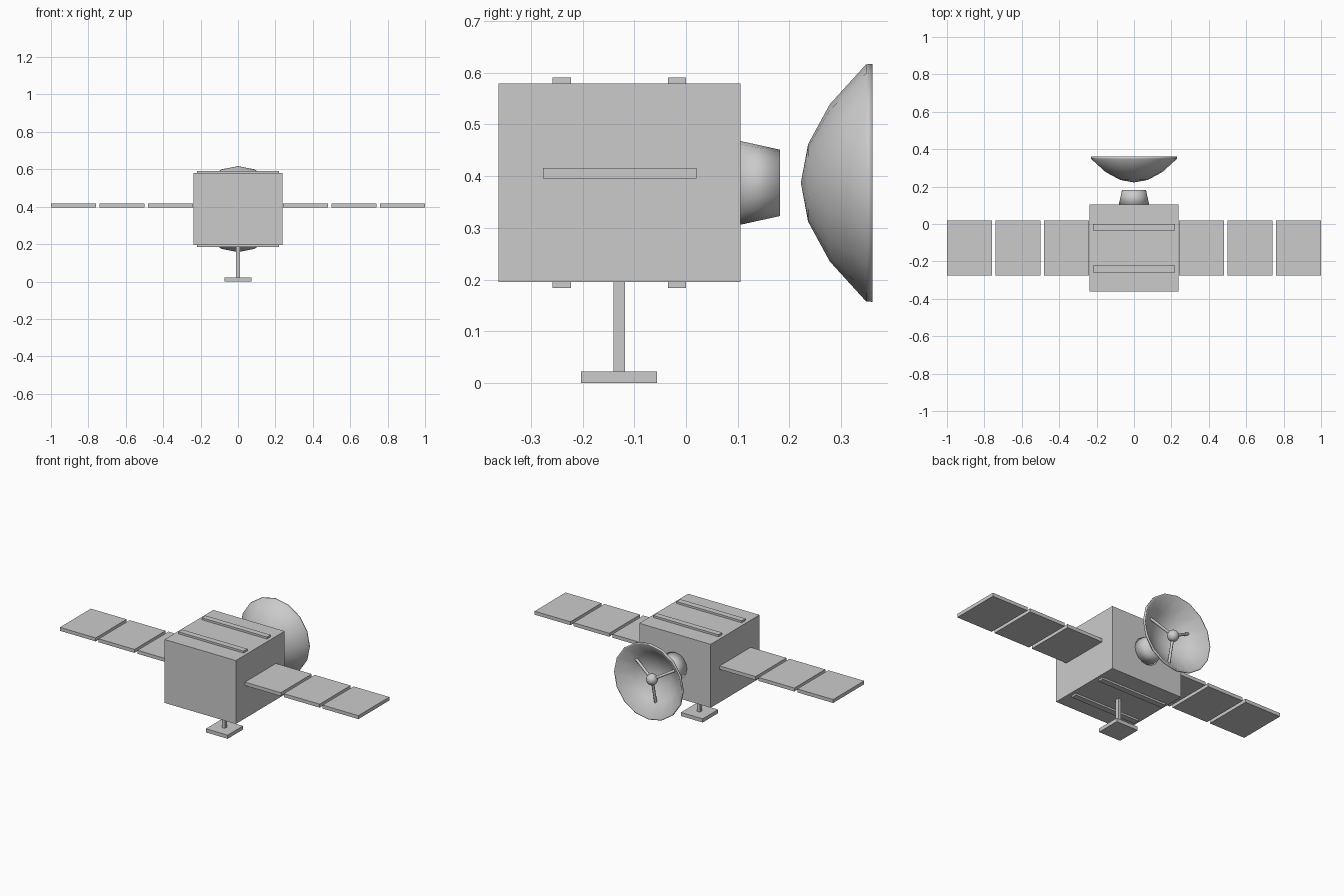
import bpy, bmesh, math
from mathutils import Vector

if "Cube" in bpy.data.objects:
    bpy.data.objects.remove(bpy.data.objects["Cube"])

CZ = 0.387  # height of the dish axis


def finish(name, bm, smooth=False):
    bmesh.ops.recalc_face_normals(bm, faces=bm.faces)
    me = bpy.data.meshes.new(name)
    bm.to_mesh(me)
    bm.free()
    for p in me.polygons:
        p.use_smooth = smooth
    ob = bpy.data.objects.new(name, me)
    bpy.context.collection.objects.link(ob)
    return ob


def box(name, x0, x1, y0, y1, z0, z1):
    bm = bmesh.new()
    bmesh.ops.create_cube(bm, size=1)
    for v in bm.verts:
        v.co = ((x0 + x1) / 2 + v.co.x * (x1 - x0),
                (y0 + y1) / 2 + v.co.y * (y1 - y0),
                (z0 + z1) / 2 + v.co.z * (z1 - z0))
    return finish(name, bm)


def lathe(name, profile, sides=16):
    """Turn (radius, y) points about the y axis at height CZ."""
    bm = bmesh.new()
    vs = [bm.verts.new((0, y, CZ + r)) for r, y in profile]
    es = [bm.edges.new(p) for p in zip(vs, vs[1:])]
    bmesh.ops.spin(bm, geom=vs + es, cent=(0, 0, CZ), axis=(0, 1, 0),
                   angle=2 * math.pi, steps=sides, use_duplicate=False)
    bmesh.ops.remove_doubles(bm, verts=bm.verts, dist=1e-5)
    return finish(name, bm, True)


def rod(name, a, b, r):
    a, b = Vector(a), Vector(b)
    bm = bmesh.new()
    bmesh.ops.create_cone(bm, cap_ends=True, segments=8, radius1=r, radius2=r,
                          depth=(b - a).length)
    q = (b - a).to_track_quat('Z', 'Y')
    for v in bm.verts:
        v.co = q @ v.co + (a + b) / 2
    ob = finish(name, bm, True)
    bpy.context.view_layer.objects.active = ob
    ob.select_set(True)
    bpy.ops.object.shade_smooth_by_angle(angle=math.radians(50))
    ob.select_set(False)


# main body
box("body", -0.239, 0.239, -0.362, 0.105, 0.195, 0.579)

# rails on the top and underside
for i, (y0, y1) in enumerate([(-0.258, -0.222), (-0.035, 0.0)]):
    box(f"top_rail_{i}", -0.218, 0.218, y0, y1, 0.57, 0.591)
    box(f"bottom_rail_{i}", -0.218, 0.218, y0, y1, 0.184, 0.205)

# solar panels on both sides
for side in (-1, 1):
    for i in range(3):
        a, b = sorted((side * (0.24 + 0.26 * i), side * (0.48 + 0.26 * i)))
        box(f"solar_panel_{i}_{'right' if side > 0 else 'left'}",
            a, b, -0.276, 0.02, 0.395, 0.416)

# lower antenna: post and foot
box("post", -0.01, 0.01, -0.14, -0.118, 0.01, 0.2)
box("foot", -0.073, 0.073, -0.203, -0.056, 0, 0.022)

# tapered dish mount
lathe("dish_mount", [(0, 0.10), (0.082, 0.10), (0.064, 0.182), (0, 0.182)])

# dish shell with thin rim
lathe("dish", [(0, 0.222), (0.075, 0.236), (0.152, 0.278), (0.229, 0.348),
               (0.23, 0.36), (0.223, 0.36), (0.146, 0.288),
               (0.072, 0.246), (0, 0.233)])

# feed ball and its three struts
feed = Vector((0, 0.325, CZ))
bm = bmesh.new()
bmesh.ops.create_uvsphere(bm, u_segments=16, v_segments=8, radius=0.033)
for v in bm.verts:
    v.co += feed
finish("feed_ball", bm, True)
for i, deg in enumerate((30, 150, 270)):
    t = math.radians(deg)
    rod(f"feed_strut_{i}", feed,
        (0.155 * math.cos(t), 0.289, CZ + 0.155 * math.sin(t)), 0.008)
